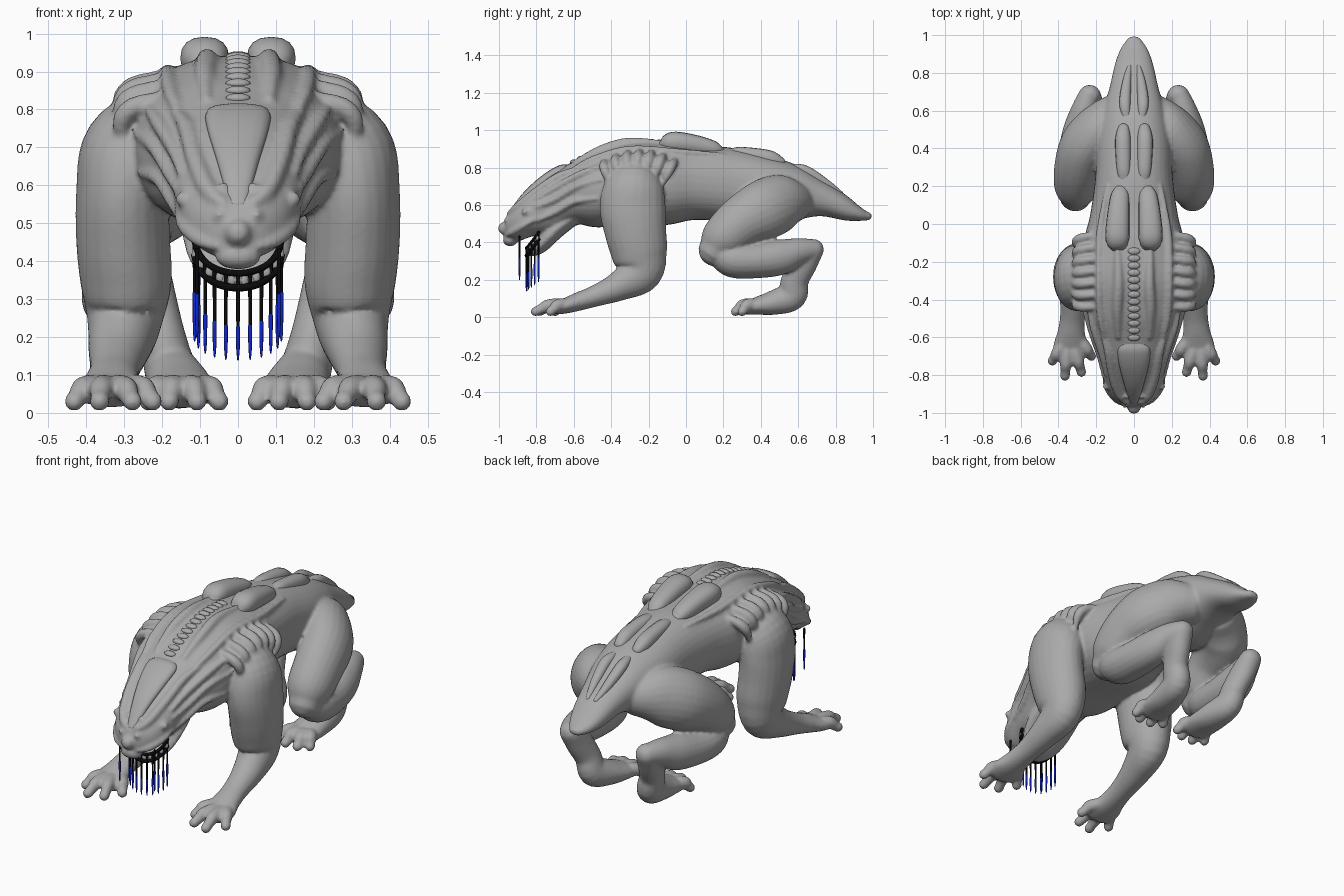
import bpy, bmesh, math
from mathutils import Vector, Matrix

cube = bpy.data.objects.get("Cube")
if cube:
    bpy.data.objects.remove(cube, do_unlink=True)

X, Y, Z = Vector((1, 0, 0)), Vector((0, 1, 0)), Vector((0, 0, 1))


def material(name, color):
    mat = bpy.data.materials.new(name)
    mat.use_nodes = True
    mat.diffuse_color = (*color, 1)
    mat.node_tree.nodes["Principled BSDF"].inputs["Base Color"].default_value = (*color, 1)
    return mat


SKIN = material("grey skin", (0.4, 0.4, 0.4))
BLACK = material("black gum", (0.003, 0.003, 0.003))
BLUE = material("deep blue", (0.005, 0.02, 0.65))


def smooth_rows(rows, n):
    """Catmull-Rom interpolation of any tuples."""
    out = []
    for i in range(len(rows) - 1):
        p0, p1 = rows[max(i - 1, 0)], rows[i]
        p2, p3 = rows[i + 1], rows[min(i + 2, len(rows) - 1)]
        for k in range(n):
            t = k / n
            out.append(tuple(
                b + t * (c - a) / 2 + t * t * (a - 2.5 * b + 2 * c - d / 2)
                + t ** 3 * (1.5 * (b - c) + (d - a) / 2)
                for a, b, c, d in zip(p0, p1, p2, p3)))
    return out + [tuple(rows[-1])]


def section(a, b, ang, power=1.0):
    c, s = math.cos(ang), math.sin(ang)
    return (math.copysign(abs(c) ** power, c) * a, math.copysign(abs(s) ** power, s) * b)


def sweep(bm, rows, sides=16, n=5, ref=X, axis=None, power=1.0, flip=1):
    """Tube with rounded ends through rows of (x, y, z, half width, half height)."""
    rows = smooth_rows(rows, n)
    pts = [Vector(r[:3]) for r in rows]
    rings = []
    for i, r in enumerate(rows):
        t = axis or (pts[min(i + 1, len(pts) - 1)] - pts[max(i - 1, 0)]).normalized()
        u = (ref - t * ref.dot(t)).normalized()
        rings.append((pts[i], t, u, t.cross(u), max(r[3], 0.002), max(r[4], 0.002)))

    def cap(ring, sign):
        p, t, u, v, a, b = ring
        r = min(a, b)
        return [(p + t * sign * r * math.sin(q), t, u, v, a * math.cos(q), b * math.cos(q))
                for q in (0.5, 1.0, 1.35)]

    rings = cap(rings[0], -1)[::-1] + rings + cap(rings[-1], 1)
    loops = []
    for p, t, u, v, a, b in rings:
        loop = []
        for k in range(sides):
            dx, dz = section(a, b, math.tau * k / sides, power)
            q = p + u * dx + v * dz
            loop.append(bm.verts.new((q.x * flip, q.y, q.z)))
        loops.append(loop)
    faces = [bm.faces.new(loops[0]), bm.faces.new(loops[-1])]
    for l0, l1 in zip(loops, loops[1:]):
        for k in range(sides):
            j = (k + 1) % sides
            faces.append(bm.faces.new((l0[k], l0[j], l1[j], l1[k])))
    bmesh.ops.recalc_face_normals(bm, faces=faces)


def pair(bm, rows, **kw):
    for flip in (1, -1):
        sweep(bm, rows, flip=flip, **kw)


def ball(bm, loc, scale):
    m = Matrix.Translation(loc) @ Matrix.Diagonal((*scale, 1))
    bmesh.ops.create_uvsphere(bm, u_segments=14, v_segments=8, radius=1, matrix=m)


def finish(bm, name, mat, voxel=0):
    mesh = bpy.data.meshes.new(name)
    bm.to_mesh(mesh)
    bm.free()
    mesh.materials.append(mat)
    mesh.shade_smooth()
    obj = bpy.data.objects.new(name, mesh)
    bpy.context.scene.collection.objects.link(obj)
    if voxel:
        fuse = obj.modifiers.new("fuse", "REMESH")
        fuse.mode = "VOXEL"
        fuse.voxel_size = voxel
        fuse.use_smooth_shade = True
        relax = obj.modifiers.new("relax", "SMOOTH")
        relax.factor, relax.iterations = 0.5, 4


# Torso, neck, head and tail: y, centre z, half width, half height
TORSO = [(.972, .54, .04, .022), (.93, .553, .07, .038), (.85, .587, .10, .07),
         (.72, .64, .13, .10), (.6, .665, .165, .145), (.45, .67, .198, .19),
         (.25, .705, .205, .20), (.05, .72, .232, .20), (-.1, .715, .268, .222),
         (-.3, .715, .285, .225), (-.48, .685, .265, .205), (-.6, .665, .215, .168),
         (-.72, .605, .175, .165), (-.82, .557, .162, .125), (-.9, .505, .13, .10),
         (-.95, .485, .08, .07), (-.97, .475, .035, .035)]
DENSE = smooth_rows(TORSO, 24)


def on_body(y, deg, r, lift=0.0):
    """Row for a ridge lying on the torso at length y and angle deg."""
    row = min(DENSE, key=lambda q: abs(q[0] - y))
    dx, dz = section(row[2] + lift, row[3] + lift, math.radians(deg), 0.88)
    return (dx, y, row[1] + dz, r, r)


skin = bmesh.new()
sweep(skin, [(0, y, z, a, b) for y, z, a, b in TORSO], sides=36, axis=-Y, power=0.88)

# Lower jaw, filled up to the cheeks
sweep(skin, [(0, -.59, .54, .14, .05), (0, -.67, .49, .15, .065), (0, -.74, .43, .138, .07),
             (0, -.79, .38, .11, .048), (0, -.83, .35, .07, .026)], axis=-Y)

# Arms
pair(skin, [(.20, -.27, .74, .13, .13), (.275, -.28, .68, .14, .165), (.303, -.285, .58, .124, .176),
            (.303, -.27, .46, .124, .165), (.295, -.25, .34, .12, .15),
            (.30, -.25, .24, .098, .12), (.315, -.36, .165, .08, .08),
            (.325, -.48, .115, .066, .058), (.332, -.57, .085, .072, .05),
            (.335, -.64, .062, .092, .042), (.335, -.69, .048, .09, .034)], sides=24)

# Thighs, shanks and feet
pair(skin, [(.12, .56, .62, .12, .12), (.19, .50, .61, .13, .155), (.26, .41, .57, .134, .16),
            (.295, .30, .51, .127, .14), (.305, .20, .42, .118, .122),
            (.31, .155, .36, .088, .09)], sides=24)
pair(skin, [(.31, .19, .35, .085, .085), (.308, .25, .31, .105, .098), (.30, .36, .302, .105, .095),
            (.285, .50, .32, .09, .096), (.265, .60, .35, .07, .074),
            (.24, .68, .362, .055, .056)], sides=20)
pair(skin, [(.235, .68, .36, .06, .058), (.222, .63, .29, .062, .074), (.20, .583, .20, .062, .074),
            (.178, .565, .115, .07, .08), (.158, .47, .078, .085, .066),
            (.148, .38, .06, .092, .048), (.148, .33, .047, .085, .035)], sides=20)

# Fingers and toes: base and tip on the ground plan
DIGITS = [((.385, -.65), (.432, -.725)), ((.355, -.67), (.365, -.805)),
          ((.315, -.67), (.278, -.785)), ((.275, -.63), (.225, -.70)),
          ((.205, .35), (.235, .30)), ((.17, .34), (.182, .265)),
          ((.125, .34), (.108, .265)), ((.09, .36), (.05, .30))]
for (bx, by), (tx, ty) in DIGITS:
    mx, my = (bx + tx) / 2, (by + ty) / 2
    pair(skin, [(bx, by, .068, .034, .034), (mx, my, .062, .033, .034),
                (mx * .4 + tx * .6, my * .4 + ty * .6, .042, .026, .027),
                (tx, ty, .03, .027, .026)], sides=12)

# Shoulder pads with folds fanned over each arm
for s in (1, -1):
    ball(skin, (.235 * s, -.25, .79), (.088, .2, .085))
for i in range(7):
    d = -.18 + i * .058
    drop = 1.7 * d * d
    pair(skin, [(.19, -.24 + 1.1 * d, .89 - drop, .016, .016),
                (.275, -.25 + 1.05 * d, .862 - drop, .026, .026),
                (.307, -.255 + .95 * d, .82 - drop, .025, .025),
                (.30, -.26 + .8 * d, .755 - drop, .012, .012)], ref=Y, sides=12)

# Sinew ridges along back, neck and face
RIDGES = [([(-.12, 74), (-.3, 76), (-.45, 74), (-.6, 70)], .027),
          ([(.2, 50), (-.05, 48), (-.3, 52), (-.5, 50), (-.62, 46)], .02),
          ([(-.58, 44), (-.68, 46), (-.8, 49), (-.9, 55), (-.95, 64)], .024),
          ([(-.42, 30), (-.55, 28), (-.7, 24), (-.8, 26)], .02),
          ([(-.45, 10), (-.58, 8), (-.7, 4), (-.8, 8)], .019),
          ([(-.48, -12), (-.6, -14), (-.7, -16), (-.8, -20)], .019),
          ([(-.8, -14), (-.87, -16), (-.93, -25), (-.96, -45)], .018)]
for path, r in RIDGES:
    pair(skin, [on_body(y, deg, r * (.5 if k in (0, len(path) - 1) else 1))
                for k, (y, deg) in enumerate(path)], sides=10)

# Eyes, nose bumps and beak hook
for s in (0, 1):
    for y, deg, r in ((-.86, 14, .02), (-.91, 74, .016), (-.94, 66, .015), (-.96, 40, .014)):
        x, y, z = on_body(y, 180 - deg if s else deg, r)[:3]
        ball(skin, (x, y, z), (r, r, r))
ball(skin, (0, -.94, .412), (.062, .04, .034))
finish(skin, "body_skin", SKIN, voxel=0.009)

# Crown shield on the head
crown = bmesh.new()
sweep(crown, [(0, -.635, .80, .066, .016), (0, -.67, .785, .086, .028), (0, -.75, .737, .078, .028),
              (0, -.85, .652, .052, .024), (0, -.94, .55, .025, .014)], power=0.8)
finish(crown, "crown_shield", SKIN)

# Three pairs of back plates, shrinking toward the tail
PLATES = {
    "front_back_plates": [(.082, -.11, .915, .05, .04), (.088, -.07, .935, .064, .056),
                          (.083, .04, .924, .06, .052), (.075, .14, .903, .05, .042),
                          (.068, .18, .888, .036, .026)],
    "middle_back_plates": [(.052, .24, .878, .03, .024), (.055, .30, .874, .038, .036),
                           (.058, .44, .847, .042, .046), (.055, .50, .825, .032, .034)],
    "tail_back_plates": [(.04, .56, .80, .02, .02), (.048, .64, .78, .03, .03),
                         (.038, .75, .71, .024, .026), (.024, .83, .66, .012, .012)]}
for name, rows in PLATES.items():
    plates = bmesh.new()
    pair(plates, rows, power=0.85)
    finish(plates, name, SKIN)

# Spine beads between the shoulders
beads = bmesh.new()
for i in range(13):
    x, y, z = on_body(-.60 + i * .038, 90, 0)[:3]
    ball(beads, (0, y, z - .004), (.034, .02, .014))
finish(beads, "spine_beads", SKIN)


# Mouth rim, teeth and hanging strands follow one arc
def arc(t, z):
    ang = t * 1.4
    return (.116 * math.sin(ang), -.775 - .078 * math.cos(ang), z + .085 * t * t)


def strand(x, y, top, mid, low):
    sweep(roots, [(x, y, top, .0055, .0055), (x, y, mid, .0045, .0045)], sides=8, n=2)
    sweep(tips, [(x, y, mid, .0055, .0055), (x, y, low + .03, .0048, .0048),
                 (x, y, low, .002, .002)], sides=8, n=2)


gum, teeth, roots, tips = (bmesh.new() for _ in range(4))
STEPS = [i / 5 for i in range(-5, 6)]
for z, r in ((.33, .01), (.368, .009)):
    sweep(gum, [(*arc(t, z), r, r) for t in STEPS], ref=Z, sides=8, n=3)
for t in STEPS:
    x, y, top = arc(t, .37)
    low = .14 + .05 * t * t
    strand(x, y, top, low + .085 + .04 * t * t, low)
    if t < 1:
        ball(teeth, Vector(arc(t + .1, .35)) + Y * .006, (.012, .01, .018))
for x in (-.108, .108):
    strand(x, -.89, .43, .31, .2)
finish(gum, "mouth_rim", BLACK)
finish(teeth, "teeth", SKIN)
finish(roots, "strand_roots", BLACK)
finish(tips, "strand_tips", BLUE)
